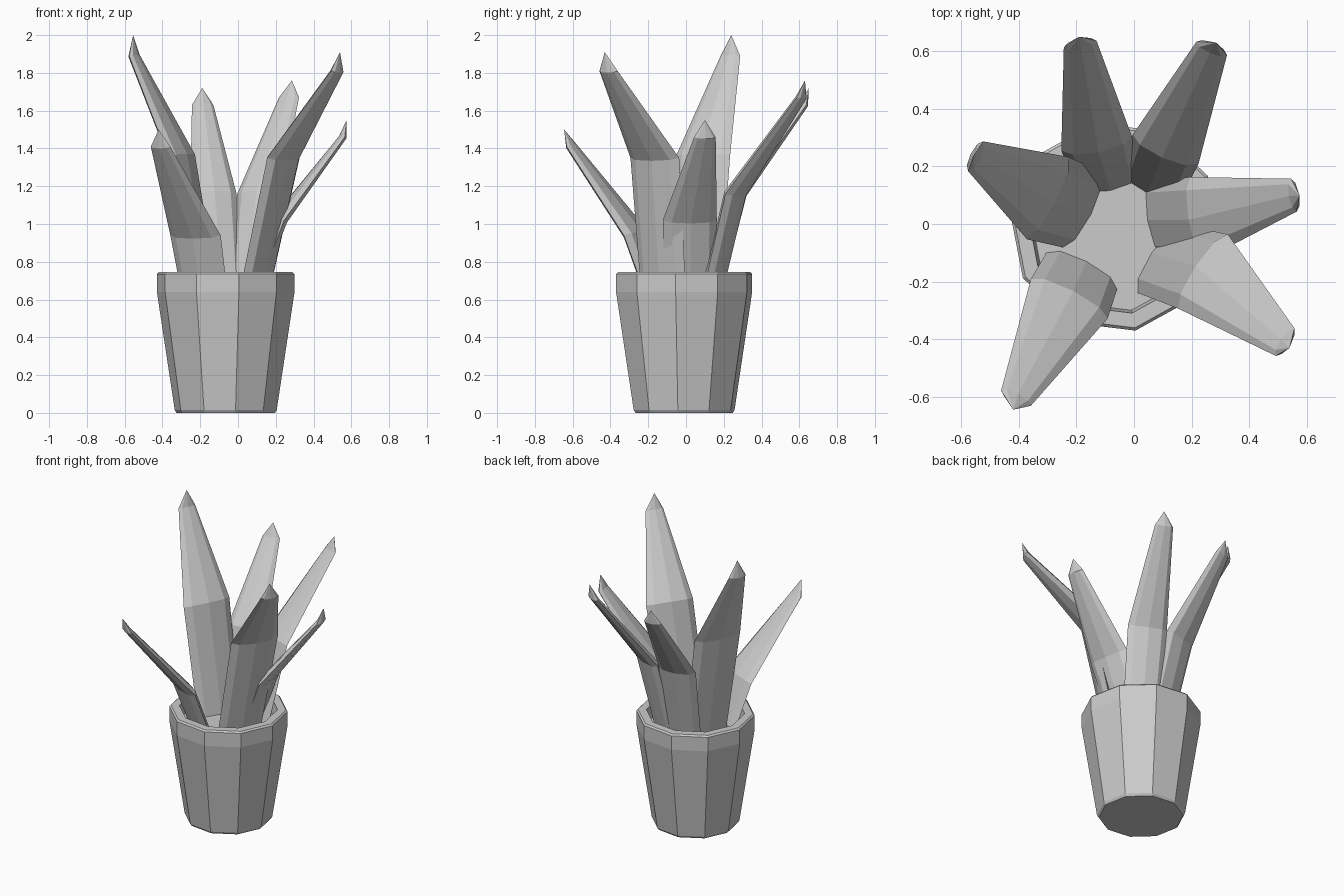
import bpy, bmesh, math
from mathutils import Vector

cube = bpy.data.objects.get("Cube")
if cube:
    bpy.data.objects.remove(cube)

GREY = (0.6, 0.6, 0.6, 1)
mat = bpy.data.materials.new("plain grey")
mat.use_nodes = True
mat.diffuse_color = GREY
mat.node_tree.nodes["Principled BSDF"].inputs["Base Color"].default_value = GREY


def finish(name, bm):
    bmesh.ops.recalc_face_normals(bm, faces=bm.faces)
    mesh = bpy.data.meshes.new(name)
    bm.to_mesh(mesh)
    bm.free()
    mesh.materials.append(mat)
    bpy.context.collection.objects.link(bpy.data.objects.new(name, mesh))


def bridge(bm, rings):
    """Skin neighbouring rings of vertices with quads."""
    for a, b in zip(rings, rings[1:]):
        n = len(a)
        for i in range(n):
            j = (i + 1) % n
            bm.faces.new((a[i], a[j], b[j], b[i]))


# Ten-sided pot: outer wall, upright rim, inner wall, soil surface
POT_X, POT_Y, SIDES = -0.065, -0.01, 10
profile = [(0.262, 0), (0.272, 0.015), (0.367, 0.64), (0.367, 0.735),
           (0.357, 0.745), (0.305, 0.745), (0.295, 0.66)]
bm = bmesh.new()
rings = []
for r, z in profile:
    angles = [math.radians(11 - 90) + math.tau * i / SIDES for i in range(SIDES)]
    rings.append([bm.verts.new((POT_X + r * math.cos(a), POT_Y + r * math.sin(a), z))
                  for a in angles])
bridge(bm, rings)
bm.faces.new(rings[0])
bm.faces.new(rings[-1])
finish("pot", bm)


# Thick lens-shaped leaf: base, widest bend, narrow shoulder, pointed tip
def leaf(name, width, base, bend, shoulder, tip):
    pts = [Vector(p) for p in (base, bend, shoulder, tip)]
    out = pts[2] - pts[0]
    across = Vector((-out.y, out.x, 0)).normalized()
    half = [width * 0.46, width * 0.5, 0.058]
    thick = [0.036, 0.036, 0.02]
    bm = bmesh.new()
    rings = []
    for i in range(3):
        tangent = (pts[i + 1] - pts[i]).normalized()
        if i:
            tangent += (pts[i] - pts[i - 1]).normalized()
        normal = across.cross(tangent).normalized()
        ring = []
        for k in range(8):
            a = math.tau * k / 8
            ring.append(bm.verts.new(pts[i] + across * half[i] * math.cos(a)
                                     + normal * thick[i] * math.sin(a)))
        rings.append(ring)
    bridge(bm, rings)
    bm.faces.new(rings[0])
    point = bm.verts.new(pts[3])
    for k in range(8):
        bm.faces.new((rings[2][k], rings[2][(k + 1) % 8], point))
    finish(name, bm)


leaf("leaf_west", 0.32, (-.18, .05, .65), (-.30, .09, 1.36), (-.55, .235, 1.89), (-.555, .24, 2))
leaf("leaf_north", 0.25, (-.09, .15, .65), (-.13, .28, 1.16), (-.187, .625, 1.63), (-.19, .65, 1.72))
leaf("leaf_north_east", 0.25, (.06, .14, .65), (.11, .26, 1.16), (.27, .61, 1.67), (.285, .63, 1.76))
leaf("leaf_east", 0.29, (.08, .02, .65), (.22, .02, 1.02), (.555, .1, 1.46), (.575, .1, 1.55))
leaf("leaf_south_east", 0.31, (.09, -.12, .65), (.24, -.165, 1.35), (.525, -.41, 1.81), (.54, -.43, 1.91))
leaf("leaf_south_west", 0.30, (-.18, -.16, .65), (-.225, -.26, .94), (-.41, -.605, 1.41), (-.42, -.645, 1.5))
